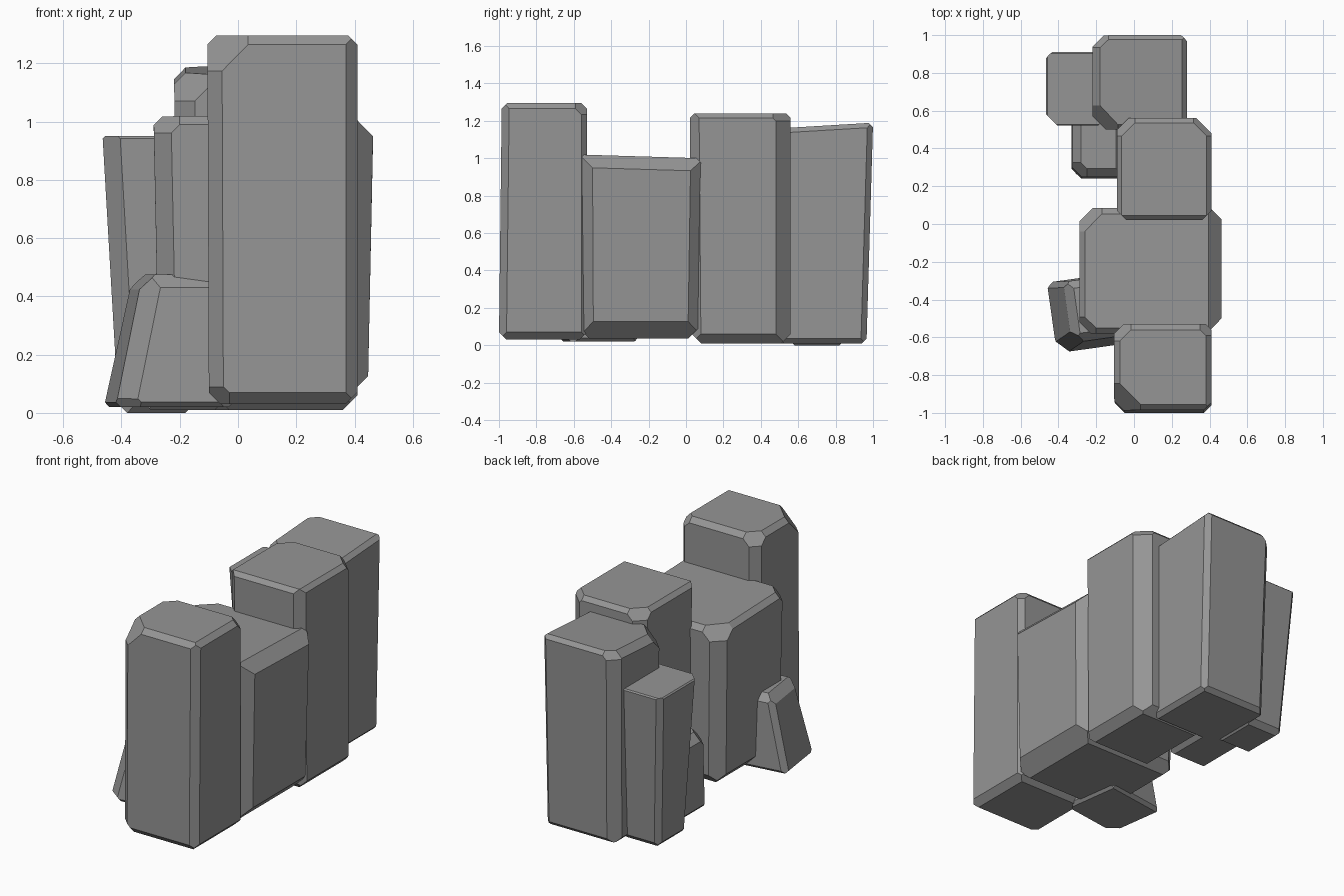
import bpy
import bmesh
from itertools import product
from math import radians
from mathutils import Vector, Matrix

cube = bpy.data.objects.get("Cube")
if cube:
    bpy.data.objects.remove(cube)

stone = bpy.data.materials.new("stone grey")
stone.use_nodes = True
GREY = (0.3, 0.3, 0.3, 1)
stone.diffuse_color = GREY
stone.node_tree.nodes["Principled BSDF"].inputs["Base Color"].default_value = GREY


def rock(name, bottom, top, z0, z1, sides, top_cut, base_cut, chips=(), yaw=0, slope=0):
    """Tapered block whose edges and corners are planed off.
    bottom, top: x0, x1, y0, y1; sides: cut for each upright edge by sign of x and y;
    chips: (direction, depth) for extra corner or edge cuts; slope: top rise toward +y."""
    corner = {}
    for sx, sy, sz in product((-1, 1), repeat=3):
        x0, x1, y0, y1 = top if sz > 0 else bottom
        z = z1 + sy * slope / 2 if sz > 0 else z0
        corner[sx, sy, sz] = Vector((x1 if sx > 0 else x0, y1 if sy > 0 else y0, z))

    bm = bmesh.new()
    for co in corner.values():
        bm.verts.new(co)
    bmesh.ops.convex_hull(bm, input=bm.verts[:])
    bmesh.ops.dissolve_limit(bm, angle_limit=radians(1), verts=bm.verts[:], edges=bm.edges[:])

    # Upright edges, top rim and base rim, then the extra chips
    cuts = [((sx, sy, 0), d) for (sx, sy), d in zip(product((-1, 1), repeat=2), sides)]
    for s in (-1, 1):
        cuts += [((s, 0, 1), top_cut), ((0, s, 1), top_cut),
                 ((s, 0, -1), base_cut), ((0, s, -1), base_cut)]
    for direction, depth in cuts + list(chips):
        ends = [v for k, v in corner.items()
                if all(d == 0 or d * s > 0 for d, s in zip(direction, k))]
        normal = Vector(direction)
        size = normal.length
        if len(ends) == 2:
            normal -= normal.project(ends[1] - ends[0])
        normal.normalize()
        point = sum(ends, Vector()) / len(ends) - normal * depth / size
        result = bmesh.ops.bisect_plane(
            bm, geom=bm.verts[:] + bm.edges[:] + bm.faces[:], dist=1e-5,
            plane_co=point, plane_no=normal, clear_outer=True)
        rim = [e for e in result["geom_cut"] if isinstance(e, bmesh.types.BMEdge)]
        if len(rim) > 2:
            bmesh.ops.contextual_create(bm, geom=rim)
    bmesh.ops.recalc_face_normals(bm, faces=bm.faces[:])

    if yaw:
        middle = Vector(((bottom[0] + bottom[1]) / 2, (bottom[2] + bottom[3]) / 2, 0))
        bmesh.ops.rotate(bm, verts=bm.verts[:], cent=middle,
                         matrix=Matrix.Rotation(radians(yaw), 3, 'Z'))
    mesh = bpy.data.meshes.new(name)
    bm.to_mesh(mesh)
    bm.free()
    mesh.materials.append(stone)
    bpy.context.collection.objects.link(bpy.data.objects.new(name, mesh))


# Main wall of four columns, front to back
rock("front_column", (-.1, .41, -1, -.53), (-.105, .41, -.985, -.53), .03, 1.295,
     (.05, .05, .04, .03), .03, .04,
     [((-1, -1, 1), .17), ((-1, 1, 1), .12), ((1, 1, 1), .09), ((-1, -1, -1), .11)])
rock("low_column", (-.27, .445, -.575, .07), (-.29, .465, -.58, .085), .035, 1.01,
     (.06, .07, .08, .06), .03, .06,
     [((1, 0, 1), .07), ((1, 0, -1), .09), ((-1, 1, 1), .15), ((-1, -1, 1), .12)], slope=-.02)
rock("middle_column", (-.08, .41, .03, .56), (-.09, .41, .02, .56), .01, 1.24,
     (.05, .06, .05, .08), .025, .05, [((1, 1, 1), .12), ((-1, 1, 1), .12)])
rock("back_column", (-.2, .28, .5, .965), (-.22, .28, .5, 1), .01, 1.175,
     (.07, .06, .03, .03), .025, .025,
     [((-1, 0, 1), .04), ((-1, -1, 1), .16), ((-1, 1, 1), .11)], slope=.03)

# Smaller rocks leaning on the right side of the wall
rock("back_side_rock", (-.41, -.15, .55, .85), (-.465, -.15, .52, .91), 0, .95,
     (.06, .03, .04, .03), .008, .03)
rock("small_side_rock", (-.33, -.05, .24, .6), (-.325, -.05, .25, .6), .01, .48,
     (.05, .03, .03, .03), .045, .03, [((-1, -1, 1), .12)])
rock("front_side_rock", (-.44, -.03, -.66, -.28), (-.34, -.03, -.61, -.29), .02, .475,
     (.06, .03, .06, .03), .04, .02, [((-1, -1, -1), .1)], yaw=8)
